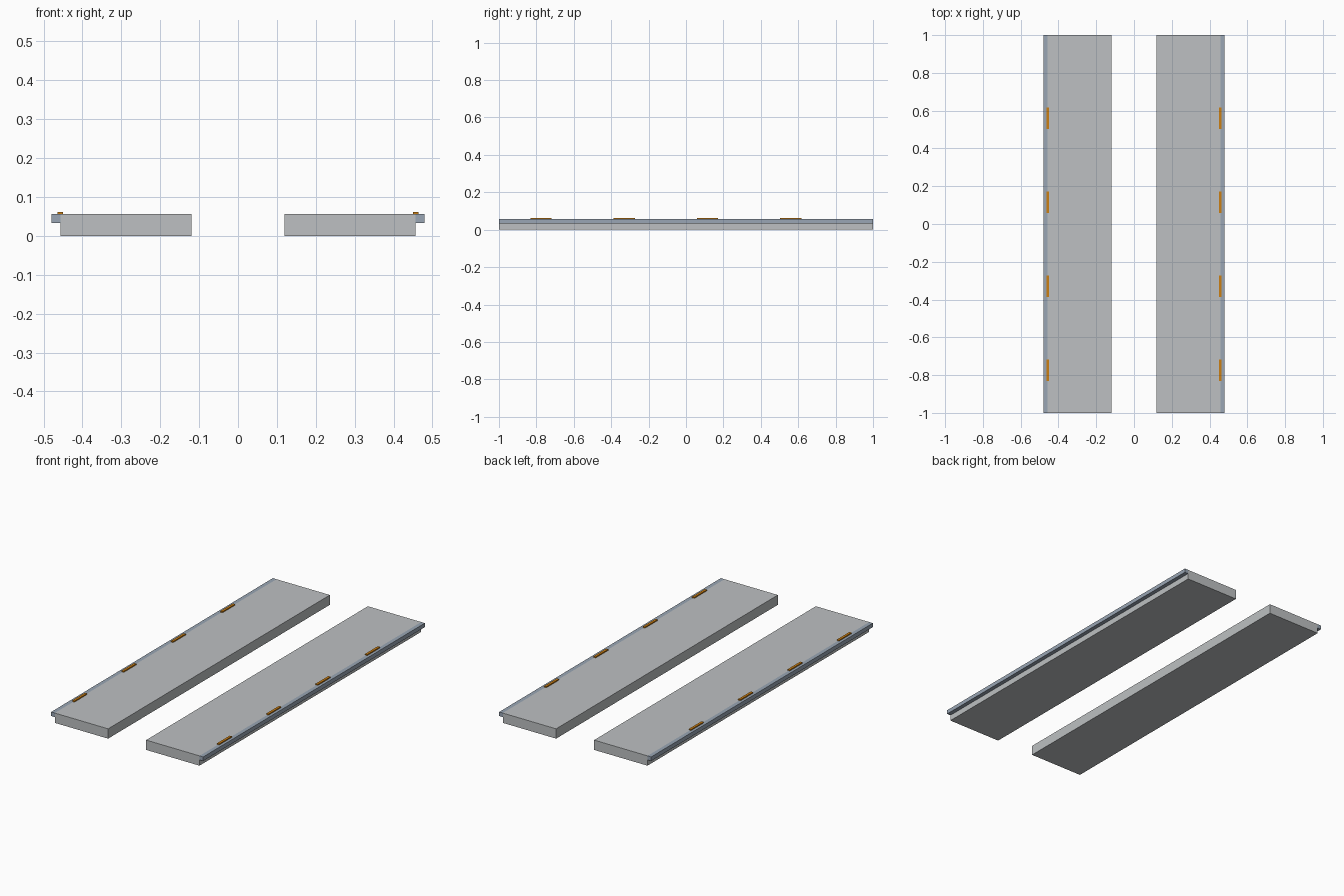
import bpy
import bmesh
from mathutils import Vector

if "Cube" in bpy.data.objects:
    bpy.data.objects.remove(bpy.data.objects["Cube"])


def material(name, rgb):
    m = bpy.data.materials.new(name)
    m.diffuse_color = (*rgb, 1.0)
    m.use_nodes = True
    m.node_tree.nodes["Principled BSDF"].inputs["Base Color"].default_value = m.diffuse_color
    return m


concrete = material("light grey concrete", (0.51, 0.53, 0.54))
steel = material("blue grey edge", (0.32, 0.38, 0.46))
orange = material("orange marker", (0.60, 0.21, 0.006))


def box(name, x, y, z, mat):
    """Axis-aligned box from (min, max) ranges."""
    lo, hi = (Vector(c) for c in zip(x, y, z))
    bm = bmesh.new()
    bmesh.ops.create_cube(bm, size=1)
    for v in bm.verts:
        v.co = (lo + hi) / 2 + v.co * (hi - lo)
    mesh = bpy.data.meshes.new(name)
    bm.to_mesh(mesh)
    bm.free()
    mesh.materials.append(mat)
    obj = bpy.data.objects.new(name, mesh)
    bpy.context.collection.objects.link(obj)
    return obj


def span(side, inner, outer):
    return tuple(sorted((side * inner, side * outer)))


TOP = 0.056
for side, label in ((-1, "left"), (1, "right")):
    # Long walkway slab
    box(f"{label}_slab", span(side, 0.12, 0.457), (-1, 1), (0, TOP), concrete)
    # Overhanging outer lip
    box(f"{label}_edge_lip", span(side, 0.457, 0.48), (-1, 1), (0.033, TOP), steel)
    # Evenly spaced markers straddling the lip joint
    for i in range(4):
        y = -0.775 + i * 0.445
        box(f"{label}_marker_{i + 1}", span(side, 0.45, 0.464),
            (y - 0.057, y + 0.057), (TOP, 0.062), orange)
